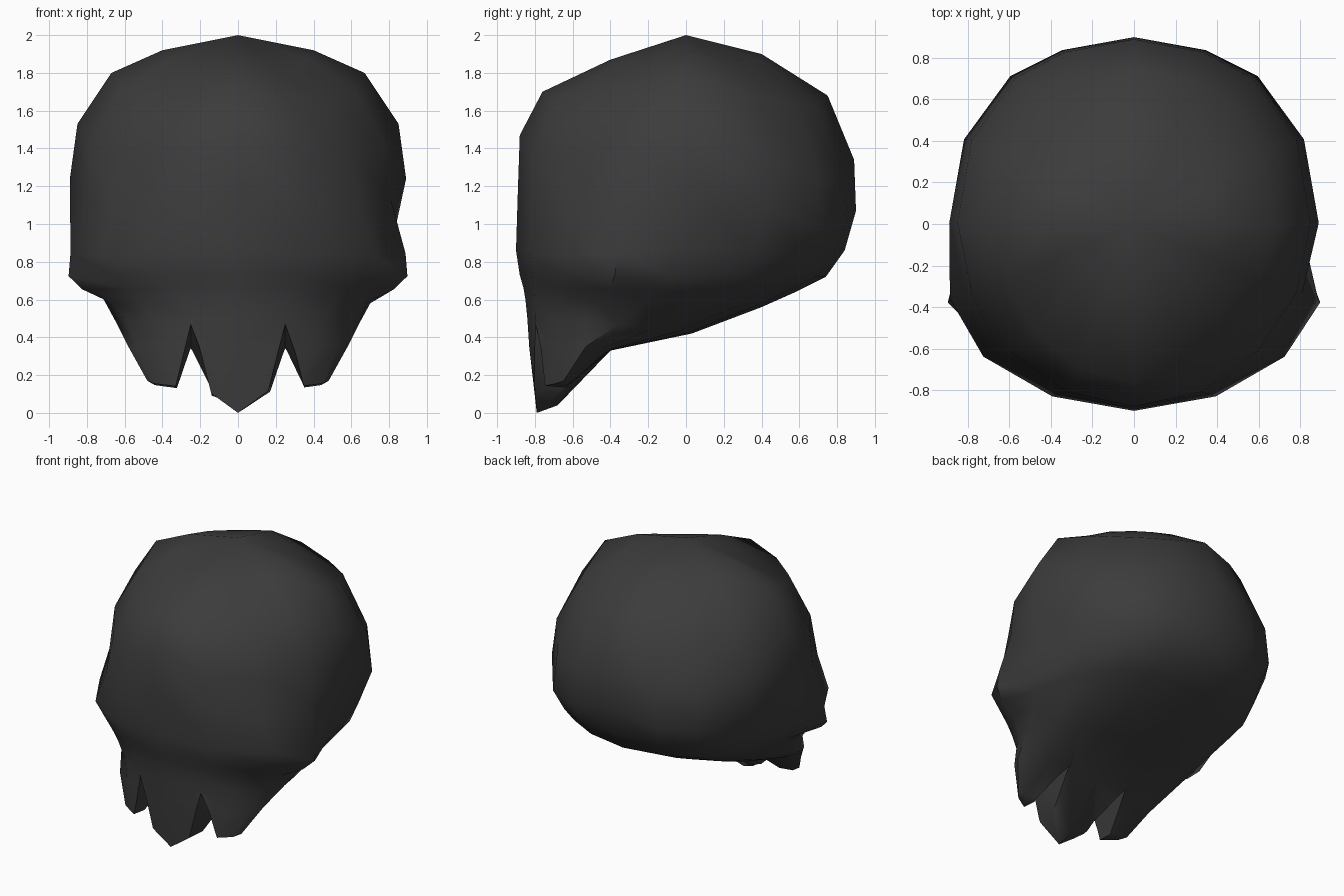
import bpy, bmesh
from math import sin, pi, radians

cube = bpy.data.objects.get("Cube")
if cube:
    bpy.data.objects.remove(cube, do_unlink=True)

SIDES = 16
HALF = SIDES // 2

# The single charcoal colour
charcoal = bpy.data.materials.new("charcoal")
charcoal.use_nodes = True
charcoal.diffuse_color = (0.045, 0.045, 0.045, 1)
charcoal.node_tree.nodes["Principled BSDF"].inputs["Base Color"].default_value = charcoal.diffuse_color


def make_object(name, bm):
    bmesh.ops.recalc_face_normals(bm, faces=bm.faces)
    mesh = bpy.data.meshes.new(name)
    bm.to_mesh(mesh)
    bm.free()
    mesh.materials.append(charcoal)
    obj = bpy.data.objects.new(name, mesh)
    bpy.context.collection.objects.link(obj)
    return obj


# Unit quarter outlines (sideways, lengthwise): round face, fuller back
FACE = [(0, 1), (.38, .92), (.7, .7), (.92, .38), (1, 0)]
BACK = [(0, 1), (.39, .93), (.67, .79), (.92, .45), (1, 0)]

# Tilted rings, top to bottom: front y, back y, half width,
# front z, side z, back z, brow flare, cheek flare,
# backward bow of the sides, droop of the diagonals
RINGS = [
    (-.40, .40, .40, 1.87, 1.92, 1.90, 0, 0, 0, .04),
    (-.76, .75, .67, 1.70, 1.80, 1.68, 0, 0, 0, .08),
    (-.88, .89, .85, 1.47, 1.53, 1.34, 0, 0, 0, .14),
    (-.89, .90, .89, 1.18, 1.24, 1.07, .04, -.01, 0, .13),
    (-.90, .84, .81, .86, .87, .86, .28, .19, 0, .03),
    (-.88, .74, .78, .73, .72, .72, .18, .25, 0, 0),
    (-.86, .58, .74, .66, .65, .64, .12, .21, 0, 0),
    (-.85, .40, .70, .60, .58, .56, .06, .06, 0, 0),
    (-.84, .03, .64, .50, .47, .42, 0, 0, .12, 0),
    (-.83, -.40, .58, .35, .35, .33, 0, 0, .25, 0),
    (-.82, -.66, .48, .13, .17, .12, 0, 0, .4, 0),
]

# Skull: loft through the rings
bm = bmesh.new()
crown = bm.verts.new((0, 0, 2))
loops = []
for yf, yb, w, zf, zs, zb, brow, cheek, bow, droop in RINGS:
    mid, depth = (yf + yb) / 2, (yb - yf) / 2
    flare = [0, brow, brow, cheek, 0]
    loop = []
    for k in range(SIDES):
        side = min(k, SIDES - k)
        in_front = side <= HALF // 2
        s, c = FACE[side] if in_front else BACK[HALF - side]
        if in_front:
            s *= 1 + flare[side]
        x = w * s * (1 if k <= HALF else -1)
        y = mid + depth * c * (-1 if in_front else 1) + bow * x * x
        z = zs + c * ((zf if in_front else zb) - zs)
        z -= droop * abs(sin(4 * pi * k / SIDES))
        loop.append(bm.verts.new((x, y, z)))
    loops.append(loop)

# Pointed tip of the middle tooth
for k, y, z in ((0, -.79, 0), (HALF, -.68, .04)):
    loops[-1][k].co = (0, y, z)

for k in range(SIDES):
    n = (k + 1) % SIDES
    bm.faces.new((crown, loops[0][k], loops[0][n]))
    for upper, lower in zip(loops, loops[1:]):
        bm.faces.new((upper[k], lower[k], lower[n], upper[n]))

# Underside of the teeth, bridged from front to back
last = loops[-1]
for sign in (1, -1):
    for k in range(HALF // 2):
        ids = [k, k + 1, HALF - k - 1, HALF - k]
        ring = [last[sign * i % SIDES] for i in dict.fromkeys(ids)]
        bm.faces.new(ring)
skull = make_object("skull", bm)

# Wedge notches between the teeth
for sign in (1, -1):
    bm = bmesh.new()
    ends = []
    for y, apex in ((-1, .53), (-.3, .32)):
        pts = ((0, apex), (.16, -.1), (-.16, -.1))
        ends.append([bm.verts.new((sign * .25 + dx, y, z)) for dx, z in pts])
    front, back = ends
    bm.faces.new(front)
    bm.faces.new(back)
    for i in range(3):
        j = (i + 1) % 3
        bm.faces.new((front[i], front[j], back[j], back[i]))
    cutter = make_object("tooth_gap_cutter", bm)
    cutter.hide_render = True
    cut = skull.modifiers.new("tooth_gap", "BOOLEAN")
    cut.operation = "DIFFERENCE"
    cut.solver = "EXACT"
    cut.object = cutter
    bpy.context.view_layer.objects.active = skull
    bpy.ops.object.modifier_apply(modifier=cut.name)
    bpy.data.objects.remove(cutter, do_unlink=True)

# Smooth shading with crisp tooth edges
bpy.ops.object.select_all(action="DESELECT")
skull.select_set(True)
bpy.context.view_layer.objects.active = skull
bpy.ops.object.shade_smooth_by_angle(angle=radians(50))
